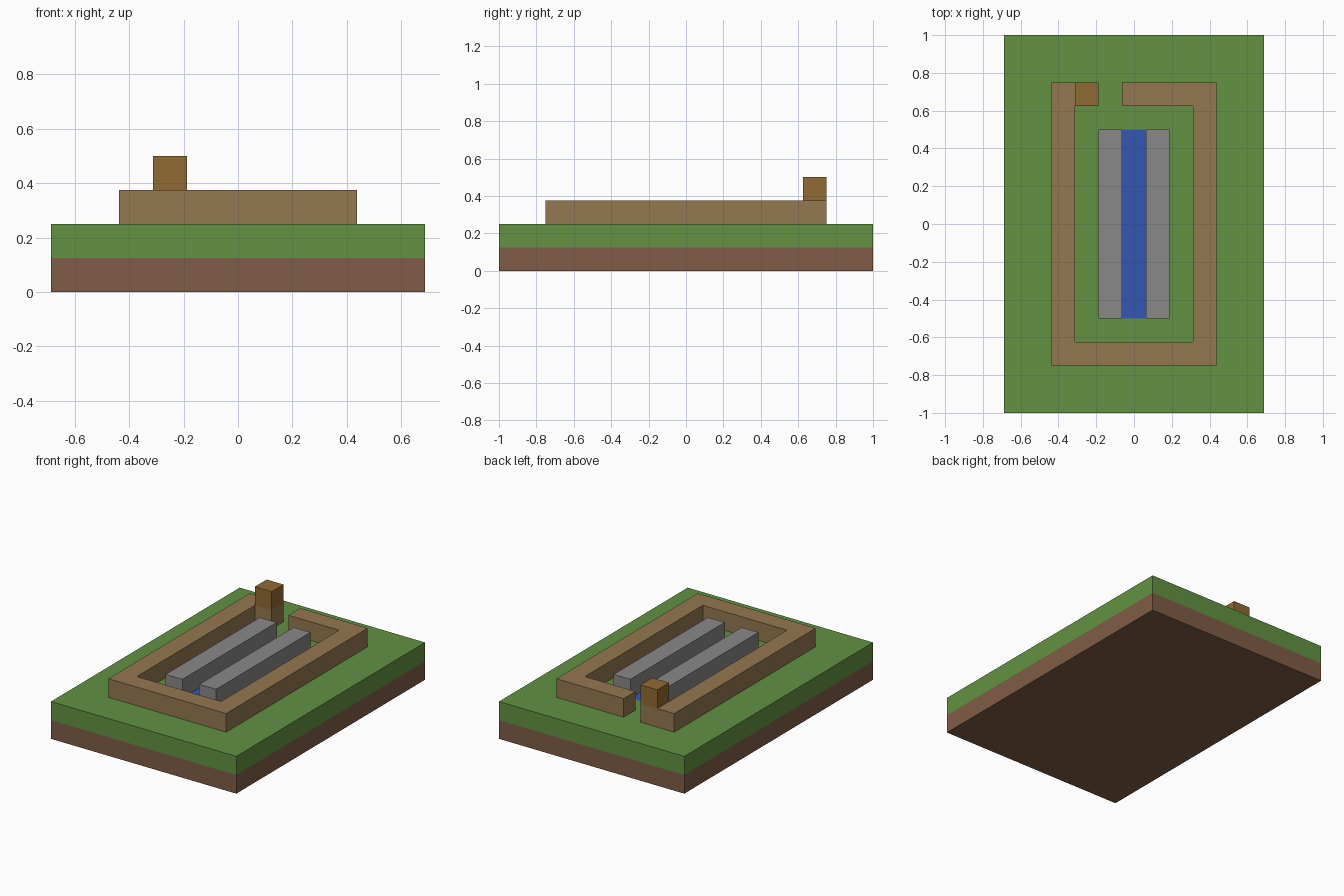
import bpy
import bmesh
from mathutils import Vector

cube = bpy.data.objects.get("Cube")
if cube:
    bpy.data.objects.remove(cube, do_unlink=True)

U = 0.0625  # half a block


def material(name, rgb):
    linear = [((c / 255 + 0.055) / 1.055) ** 2.4 for c in rgb] + [1.0]
    mat = bpy.data.materials.new(name)
    mat.use_nodes = True
    mat.diffuse_color = linear
    mat.node_tree.nodes["Principled BSDF"].inputs["Base Color"].default_value = linear
    return mat


dirt = material("dirt brown", (128, 93, 70))
grass = material("grass green", (98, 146, 66))
water = material("water blue", (53, 87, 180))
wood = material("light wood", (148, 120, 80))
dark_wood = material("dark wood", (145, 107, 52))
stone = material("stone grey", (138, 136, 137))


def finish(name, bm, *mats):
    bmesh.ops.recalc_face_normals(bm, faces=bm.faces)
    mesh = bpy.data.meshes.new(name)
    bm.to_mesh(mesh)
    bm.free()
    for mat in mats:
        mesh.materials.append(mat)
    obj = bpy.data.objects.new(name, mesh)
    bpy.context.collection.objects.link(obj)
    return obj


def box(lo, hi):
    """Box between two corners, given in half blocks."""
    lo, hi = Vector(lo) * U, Vector(hi) * U
    bm = bmesh.new()
    bmesh.ops.create_cube(bm, size=1)
    bmesh.ops.scale(bm, vec=hi - lo, verts=bm.verts)
    bmesh.ops.translate(bm, vec=(lo + hi) / 2, verts=bm.verts)
    return bm


# Ground: soil below, turf above, a flush water channel in the top
bm = box((-11, -16, 0), (11, 16, 4))
cuts = [((0, 0, 2), (0, 0, 1))]
for s in (-1, 1):
    cuts += [((s, 0, 0), (1, 0, 0)), ((0, 8 * s, 0), (0, 1, 0))]
for co, no in cuts:
    bmesh.ops.bisect_plane(bm, geom=bm.verts[:] + bm.edges[:] + bm.faces[:],
                           plane_co=Vector(co) * U, plane_no=no)
for f in bm.faces:
    c = f.calc_center_median() / U
    is_top = c.z > 3.9
    in_channel = abs(c.x) < 1 and abs(c.y) < 8
    f.material_index = 2 if is_top and in_channel else int(c.z > 2)
finish("ground", bm, dirt, grass, water)

# Low wall: one C-shaped outline with a gap at the back
outline = [(-3, 12), (-7, 12), (-7, -12), (7, -12), (7, 12), (-1, 12),
           (-1, 10), (5, 10), (5, -10), (-5, -10), (-5, 10), (-3, 10)]
bm = bmesh.new()
base = bm.faces.new([bm.verts.new((x * U, y * U, 4 * U)) for x, y in outline])
walls = bmesh.ops.extrude_face_region(bm, geom=[base], use_keep_orig=True)
bmesh.ops.translate(bm, vec=(0, 0, 2 * U),
                    verts=[v for v in walls["geom"] if isinstance(v, bmesh.types.BMVert)])
finish("border_wall", bm, wood)

# Post block on the wall end beside the gap
finish("gate_post", box((-5, 10, 6), (-3, 12, 8)), dark_wood)

# Stone kerbs on both sides of the channel
for name, x in (("right_kerb", -3), ("left_kerb", 1)):
    finish(name, box((x, -8, 4), (x + 2, 8, 6)), stone)
